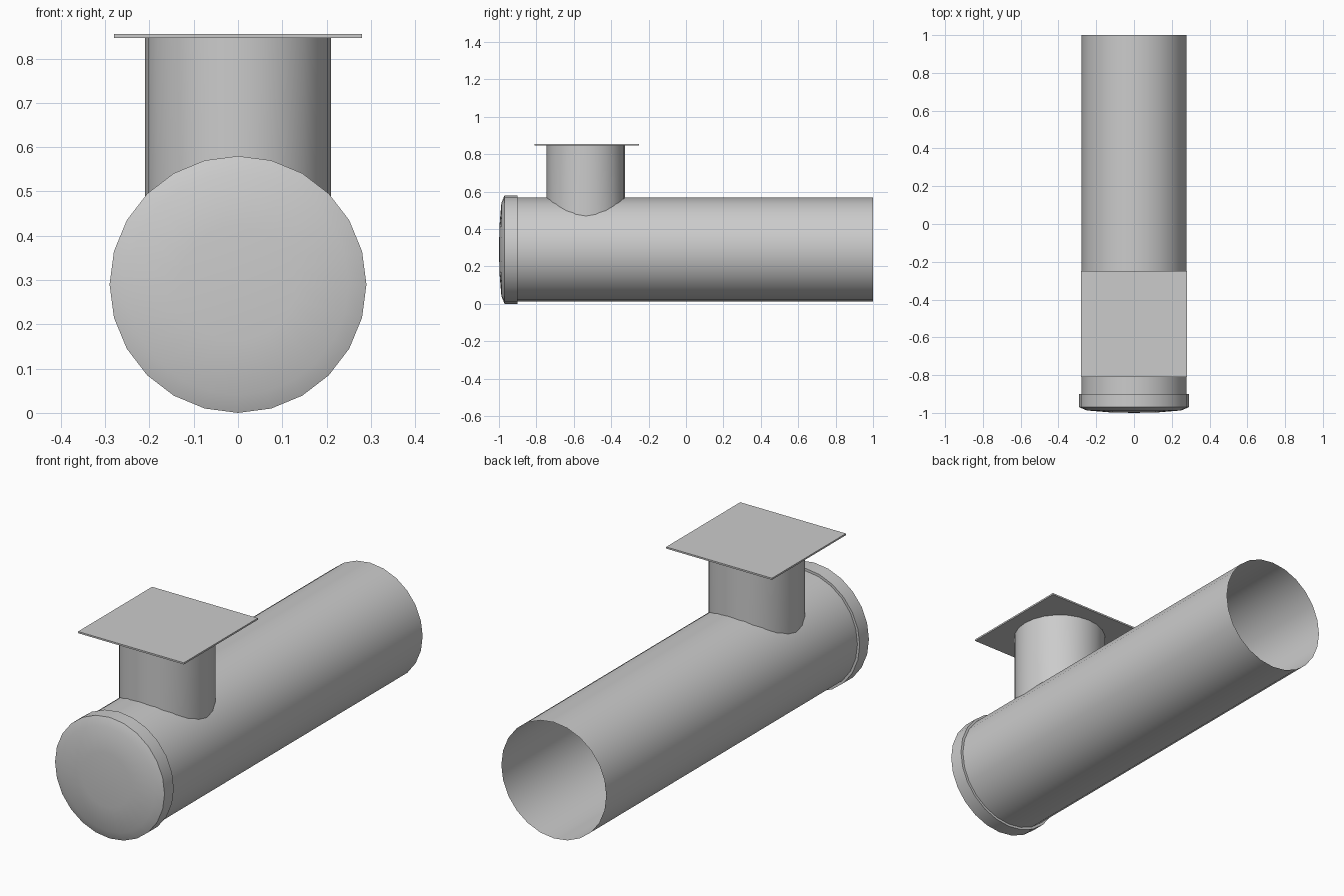
import bpy, bmesh, math

if "Cube" in bpy.data.objects:
    bpy.data.objects.remove(bpy.data.objects["Cube"])

SIDES = 24
AXIS_Z = 0.29      # height of the main pipe axis
PIPE_R = 0.278
BRANCH_R = 0.21
BRANCH_Y = -0.535


def finish(name, bm, recalc=True):
    if recalc:
        bmesh.ops.recalc_face_normals(bm, faces=bm.faces)
    mesh = bpy.data.meshes.new(name)
    bm.to_mesh(mesh)
    bm.free()
    obj = bpy.data.objects.new(name, mesh)
    bpy.context.collection.objects.link(obj)
    bpy.ops.object.select_all(action='DESELECT')
    obj.select_set(True)
    bpy.context.view_layer.objects.active = obj
    bpy.ops.object.shade_smooth_by_angle(angle=math.radians(20))
    return obj


def circle(r):
    step = 2 * math.pi / SIDES
    return [(r * math.cos(i * step), r * math.sin(i * step)) for i in range(SIDES)]


def skin(bm, rings):
    """Join neighbouring rings of vertices with quads."""
    for a, b in zip(rings, rings[1:]):
        for i in range(SIDES):
            j = (i + 1) % SIDES
            bm.faces.new((a[i], a[j], b[j], b[i]))


def lathe_y(name, profile, tip=None):
    """Revolve (radius, y) points around the pipe axis; optional closing tip."""
    bm = bmesh.new()
    rings = [[bm.verts.new((x, y, AXIS_Z + z)) for x, z in circle(r)]
             for r, y in profile]
    skin(bm, rings)
    if tip is not None:
        v = bm.verts.new((0, tip, AXIS_Z))
        last = rings[-1]
        for i in range(SIDES):
            bm.faces.new((last[i], last[(i + 1) % SIDES], v))
    return finish(name, bm)


# Main pipe, open at the back
lathe_y("main_pipe", [(PIPE_R, -0.96), (PIPE_R, 1.0)])

# Domed end cap with a rim that steps down to the pipe
lathe_y("end_cap", [(PIPE_R, -0.90), (0.29, -0.90), (0.29, -0.97),
                    (0.25, -0.987), (0.13, -0.997)], tip=-1.0)

# Vertical branch, its lower edge following the pipe surface
bm = bmesh.new()
low = [bm.verts.new((x, BRANCH_Y + y, AXIS_Z + math.sqrt(PIPE_R ** 2 - x * x) - 0.003))
       for x, y in circle(BRANCH_R)]
high = [bm.verts.new((x, BRANCH_Y + y, 0.85)) for x, y in circle(BRANCH_R)]
skin(bm, [low, high])
finish("branch_pipe", bm)

# Square cover plate on the branch
bm = bmesh.new()
bmesh.ops.create_cube(bm, size=1)
bmesh.ops.scale(bm, verts=bm.verts, vec=(0.56, 0.56, 0.008))
bmesh.ops.translate(bm, verts=bm.verts, vec=(0, -0.53, 0.851))
finish("cover_plate", bm)
